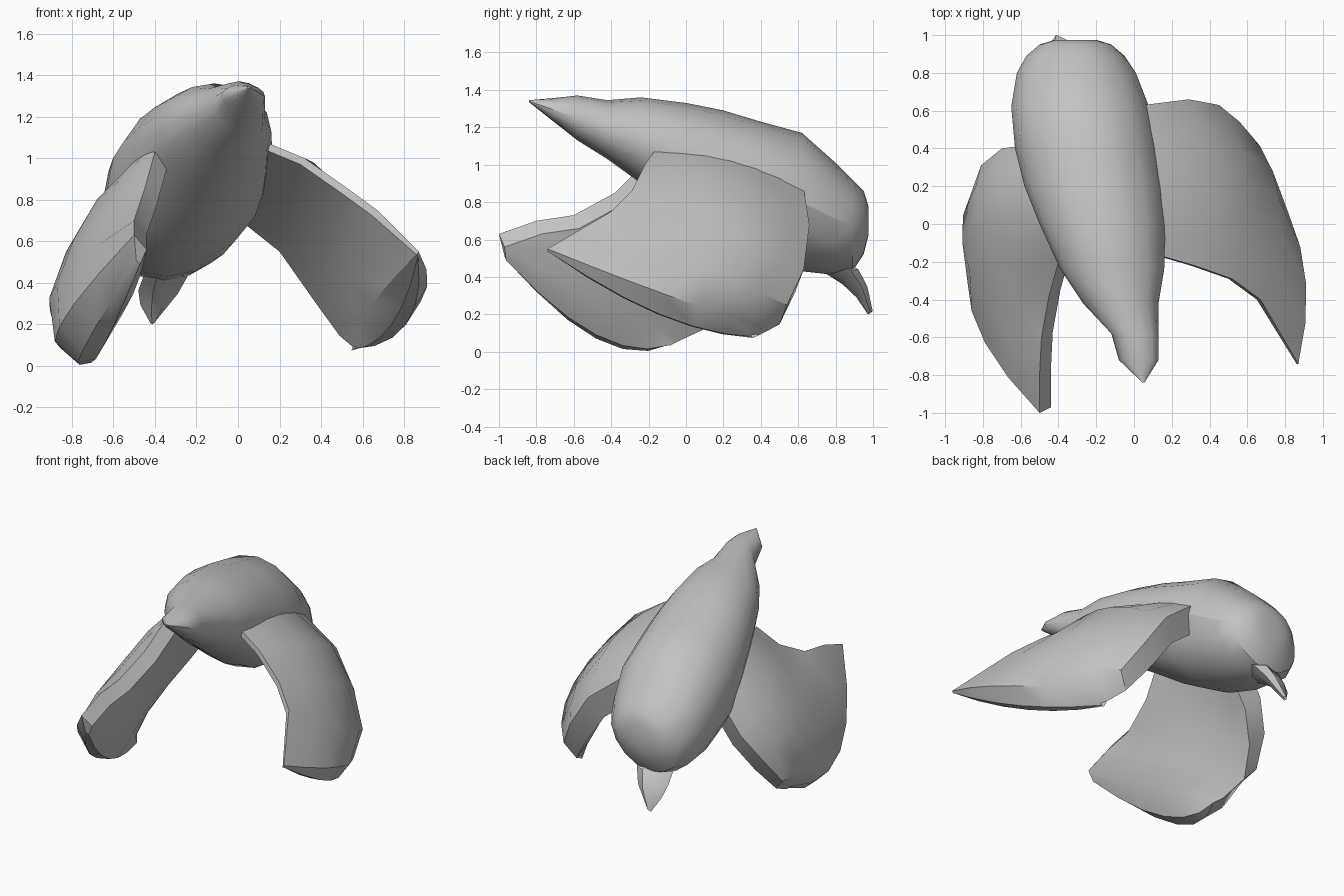
import bpy, bmesh, math
from mathutils import Vector

old = bpy.data.objects.get("Cube")
if old:
    bpy.data.objects.remove(old, do_unlink=True)

grey = bpy.data.materials.new("plain_grey")
grey.use_nodes = True
grey.diffuse_color = (0.55, 0.55, 0.55, 1)
grey.node_tree.nodes["Principled BSDF"].inputs["Base Color"].default_value = (0.55, 0.55, 0.55, 1)


def loft(name, rings, angle=30):
    """Join closed rings of points into one capped skin."""
    bm = bmesh.new()
    loops = [[bm.verts.new(p) for p in ring] for ring in rings]
    n = len(loops[0])
    for a, b in zip(loops, loops[1:]):
        for i in range(n):
            j = (i + 1) % n
            bm.faces.new((a[i], a[j], b[j], b[i]))
    bm.faces.new(loops[0])
    bm.faces.new(loops[-1][::-1])
    bmesh.ops.remove_doubles(bm, verts=bm.verts, dist=0.0005)
    bmesh.ops.triangulate(bm, faces=[f for f in bm.faces if len(f.verts) > 4])
    bmesh.ops.recalc_face_normals(bm, faces=bm.faces)
    mesh = bpy.data.meshes.new(name)
    bm.to_mesh(mesh)
    bm.free()
    mesh.materials.append(grey)
    obj = bpy.data.objects.new(name, mesh)
    bpy.context.collection.objects.link(obj)
    bpy.ops.object.select_all(action='DESELECT')
    obj.select_set(True)
    bpy.context.view_layer.objects.active = obj
    bpy.ops.object.shade_smooth_by_angle(angle=math.radians(angle))
    return obj


# Body from beak to rump: y, x min, x max, z min, z max, sideways lean of the belly
body = [
    (-0.84, 0.045, 0.055, 1.335, 1.345, 0),
    (-0.72, -0.08, 0.13, 1.24, 1.355, 0),
    (-0.58, -0.12, 0.13, 1.13, 1.37, 0),
    (-0.42, -0.27, 0.13, 1.03, 1.345, 0),
    (-0.24, -0.39, 0.16, 0.90, 1.36, 0),
    (0.00, -0.50, 0.165, 0.74, 1.33, 0.02),
    (0.20, -0.58, 0.155, 0.60, 1.29, 0.03),
    (0.40, -0.63, 0.13, 0.49, 1.23, 0.05),
    (0.62, -0.65, 0.08, 0.43, 1.17, 0.06),
    (0.80, -0.62, 0.01, 0.41, 1.01, 0.06),
    (0.89, -0.57, -0.05, 0.43, 0.92, 0.04),
    (0.95, -0.50, -0.12, 0.52, 0.86, 0.02),
    (0.975, -0.42, -0.20, 0.62, 0.78, 0),
]
SIDES = 16
rings = []
for y, x0, x1, z0, z1, lean in body:
    ring = []
    for i in range(SIDES):
        a = 2 * math.pi * i / SIDES
        ring.append(((x0 + x1) / 2 + (x1 - x0) / 2 * math.cos(a) + lean * min(0, math.sin(a)), y,
                     (z0 + z1) / 2 + (z1 - z0) / 2 * math.sin(a)))
    rings.append(ring)
loft("body", rings)


def arc(a, m, b, n=7):
    """Parabola through three points."""
    a, m, b = Vector(a), Vector(m), Vector(b)
    ts = [i / (n - 1) for i in range(n)]
    return [a * (1 - t) * (1 - 2 * t) + m * 4 * t * (1 - t) + b * t * (2 * t - 1) for t in ts]


def wing(name, stations, front_edge, back_edge):
    """Station: leading edge, outer middle, inner middle, trailing edge, two edge thicknesses."""
    rings = []
    for lead, outer, inner, trail, kf, kb in stations:
        rings.append(arc(lead, outer, trail)
                     + arc(Vector(lead) + Vector(front_edge) * kf, inner,
                           Vector(trail) + Vector(back_edge) * kb)[::-1])
    loft(name, rings)


wing("left_wing", [
    ((0.08, -0.15, 1.10), (0.08, 0.25, 1.04), (0.02, 0.22, 0.88), (0.05, 0.63, 0.87), 1, 1),
    ((0.32, -0.22, 1.00), (0.39, 0.25, 0.90), (0.25, 0.20, 0.76), (0.29, 0.66, 0.68), 1, 1),
    ((0.52, -0.29, 0.86), (0.59, 0.25, 0.66), (0.43, 0.15, 0.54), (0.45, 0.63, 0.44), 1, 0.95),
    ((0.67, -0.40, 0.75), (0.77, 0.13, 0.45), (0.57, 0.05, 0.38), (0.56, 0.54, 0.25), 1, 0.8),
    ((0.87, -0.74, 0.55), (0.88, -0.12, 0.31), (0.65, -0.15, 0.30), (0.58, 0.41, 0.13), 0.5, 0.3),
    ((0.87, -0.72, 0.53), (0.81, -0.14, 0.20), (0.74, -0.15, 0.20), (0.55, 0.36, 0.08), 0.2, 0.05),
], (-0.02, 0, -0.03), (-0.09, -0.05, -0.13))

wing("right_wing", [
    ((-0.40, -0.20, 1.03), (-0.50, 0.12, 0.98), (-0.40, 0.10, 0.85), (-0.55, 0.42, 0.80), 1, 1),
    ((-0.45, -0.38, 0.85), (-0.68, 0.05, 0.80), (-0.50, 0.04, 0.68), (-0.70, 0.40, 0.58), 1, 1),
    ((-0.49, -0.60, 0.73), (-0.79, -0.05, 0.61), (-0.55, -0.10, 0.50), (-0.81, 0.31, 0.40), 1, 1),
    ((-0.50, -0.80, 0.70), (-0.87, -0.25, 0.40), (-0.56, -0.28, 0.37), (-0.86, 0.17, 0.22), 1, 0.8),
    ((-0.50, -1.00, 0.63), (-0.86, -0.46, 0.19), (-0.55, -0.45, 0.26), (-0.78, -0.02, 0.09), 1, 0.3),
    ((-0.49, -0.97, 0.51), (-0.75, -0.48, 0.07), (-0.65, -0.48, 0.09), (-0.72, -0.08, 0.04), 0.3, 0.05),
], (0.06, 0.03, -0.07), (0.09, -0.04, -0.10))

# Tail: a short flat spade under the rump; centre, half width and depth per section
tail = []
for c, w, d in [((-0.34, 0.72, 0.50), 0.10, 0.05),
                ((-0.36, 0.88, 0.40), 0.12, 0.05),
                ((-0.38, 0.94, 0.32), 0.09, 0.035),
                ((-0.41, 0.985, 0.21), 0.012, 0.015)]:
    c = Vector(c)
    side, thick = Vector((w, 0, w * 0.3)), Vector((0, d * 0.85, d * 0.5))
    tail.append([c + side, c + side * 0.4 + thick, c - side * 0.4 + thick,
                 c - side, c - side * 0.4 - thick, c + side * 0.4 - thick])
loft("tail", tail, 35)
